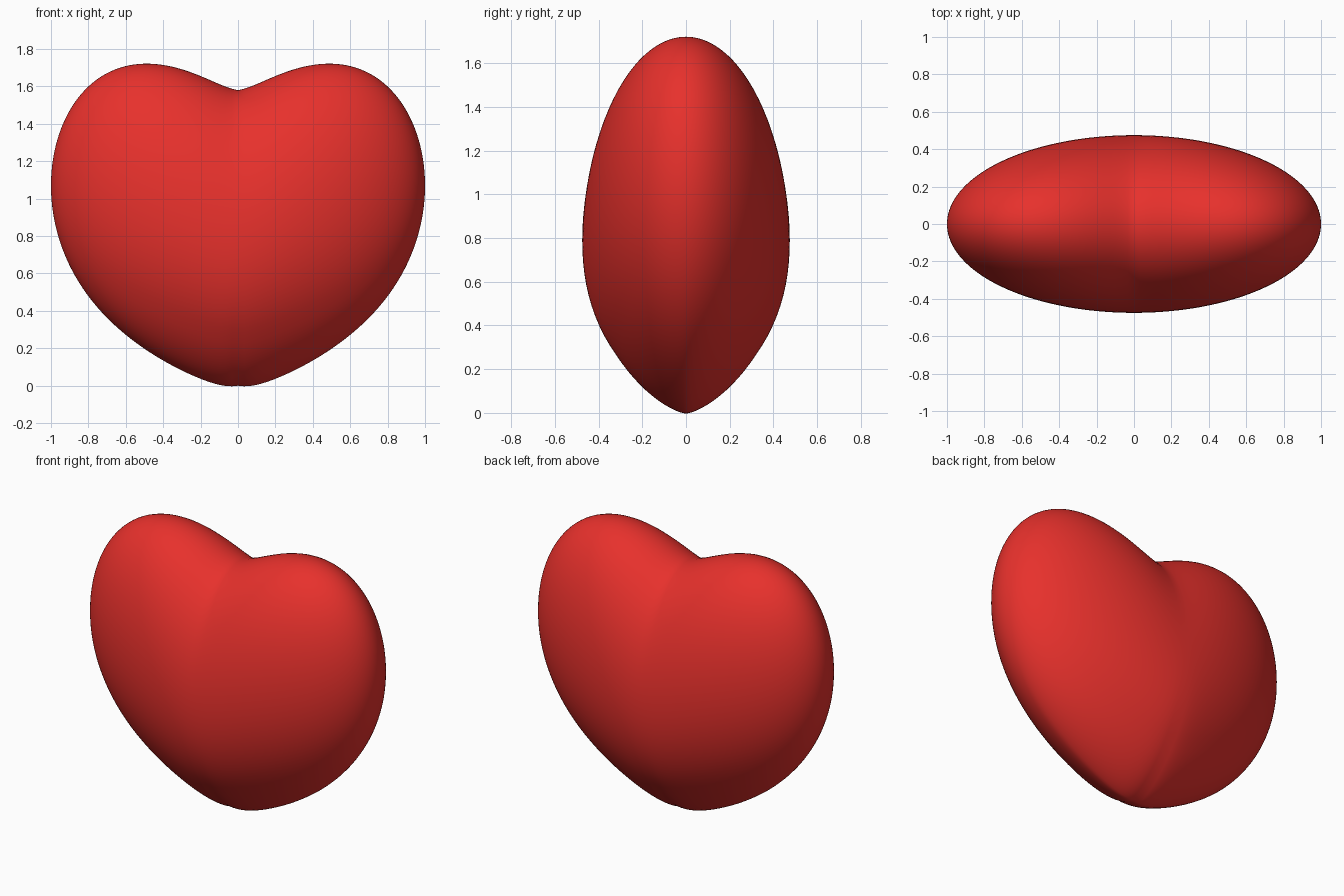
import bpy, bmesh
from math import sqrt, pi, copysign
from mathutils import Matrix

if "Cube" in bpy.data.objects:
    bpy.data.objects.remove(bpy.data.objects["Cube"])

# Sphere with its poles on the x axis, so each ring is one cross-section
bm = bmesh.new()
bmesh.ops.create_uvsphere(bm, u_segments=96, v_segments=96, radius=1.0,
                          matrix=Matrix.Rotation(pi / 2, 4, 'Y'))


def section(x):
    """Centre height, half height, half depth and edge taper of the slice at x."""
    a = abs(x)
    r = sqrt(max(0.0, 1 - a * a))
    s = sqrt(a * a + 0.0144) - 0.12          # softened |x| gives the cleft
    centre = 0.79 + 0.522 * s - 0.233 * s * s
    return centre, r * (0.79 + 0.18 * a), 0.475 * r, r


# Bend the sphere into two lobes with a narrower lower tip
for v in bm.verts:
    x, y, z = v.co
    centre, half_h, half_d, r = section(x)
    if r < 1e-4:
        v.co = (x, 0, centre)
        continue
    up, out = z / r, y / r
    taper = 1.0 + (0.38 * (1 - abs(x)) * min(1.0, -up * 1.5) if up < 0 else 0.0)
    v.co = (x, half_d * copysign(abs(out) ** taper, out), centre + half_h * up)

bmesh.ops.recalc_face_normals(bm, faces=bm.faces)
mesh = bpy.data.meshes.new("heart")
bm.to_mesh(mesh)
bm.free()
mesh.shade_smooth()

heart = bpy.data.objects.new("heart", mesh)
bpy.context.collection.objects.link(heart)

# Red finish
red = bpy.data.materials.new("red")
red.diffuse_color = (0.8, 0.03, 0.025, 1)
red.use_nodes = True
red.node_tree.nodes["Principled BSDF"].inputs["Base Color"].default_value = red.diffuse_color
mesh.materials.append(red)
